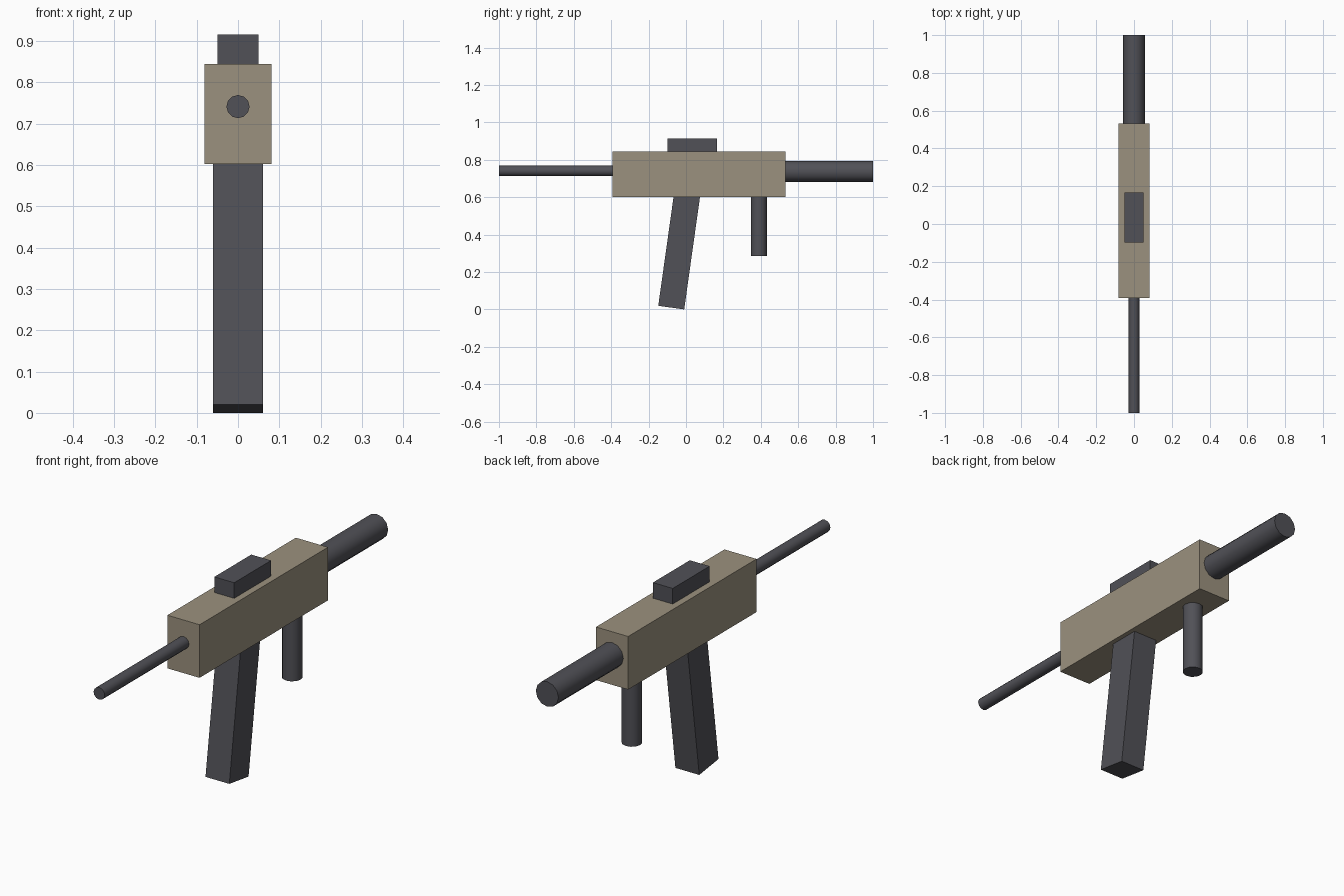
import bpy
from math import radians, sin, cos
from mathutils import Vector

cube = bpy.data.objects.get("Cube")
if cube:
    bpy.data.objects.remove(cube, do_unlink=True)


def make_material(name, color):
    mat = bpy.data.materials.new(name)
    mat.use_nodes = True
    mat.diffuse_color = color
    mat.node_tree.nodes["Principled BSDF"].inputs["Base Color"].default_value = color
    return mat


tan = make_material("tan", (0.33, 0.285, 0.21, 1))
dark = make_material("dark_grey", (0.082, 0.082, 0.095, 1))


def finish(name, mat):
    obj = bpy.context.object
    obj.name = name
    obj.data.materials.append(mat)
    return obj


def box(name, center, size, mat, tilt=0):
    bpy.ops.mesh.primitive_cube_add(size=1, location=center, rotation=(tilt, 0, 0))
    obj = finish(name, mat)
    obj.scale = size
    return obj


def rod(name, start, end, radius, mat, sides=12):
    # round bar between two points
    start, end = Vector(start), Vector(end)
    axis = end - start
    bpy.ops.mesh.primitive_cylinder_add(
        vertices=sides, radius=radius, depth=axis.length,
        location=(start + end) / 2,
        rotation=axis.to_track_quat('Z', 'Y').to_euler())
    obj = finish(name, mat)
    bpy.ops.object.shade_smooth_by_angle(angle=radians(40))
    return obj


# Main body and the raised block on top
box("body", (0, 0.07, 0.723), (0.162, 0.925, 0.242), tan)
box("top_block", (0, 0.034, 0.87), (0.1, 0.266, 0.09), dark)

# Thin front tube, thick rear tube, rear post underneath
rod("front_tube", (0, -0.3, 0.741), (0, -1, 0.741), 0.028, dark)
rod("rear_tube", (0, 0.45, 0.738), (0, 1, 0.738), 0.057, dark)
rod("rear_post", (0, 0.39, 0.65), (0, 0.39, 0.285), 0.043, dark)

# Slanted lower bar, its top buried in the body
tilt, length = radians(8), 0.64
box("slanted_bar",
    (0, -0.079 + sin(tilt) * length / 2, 0.01 + cos(tilt) * length / 2),
    (0.12, 0.14, length), dark, -tilt)
